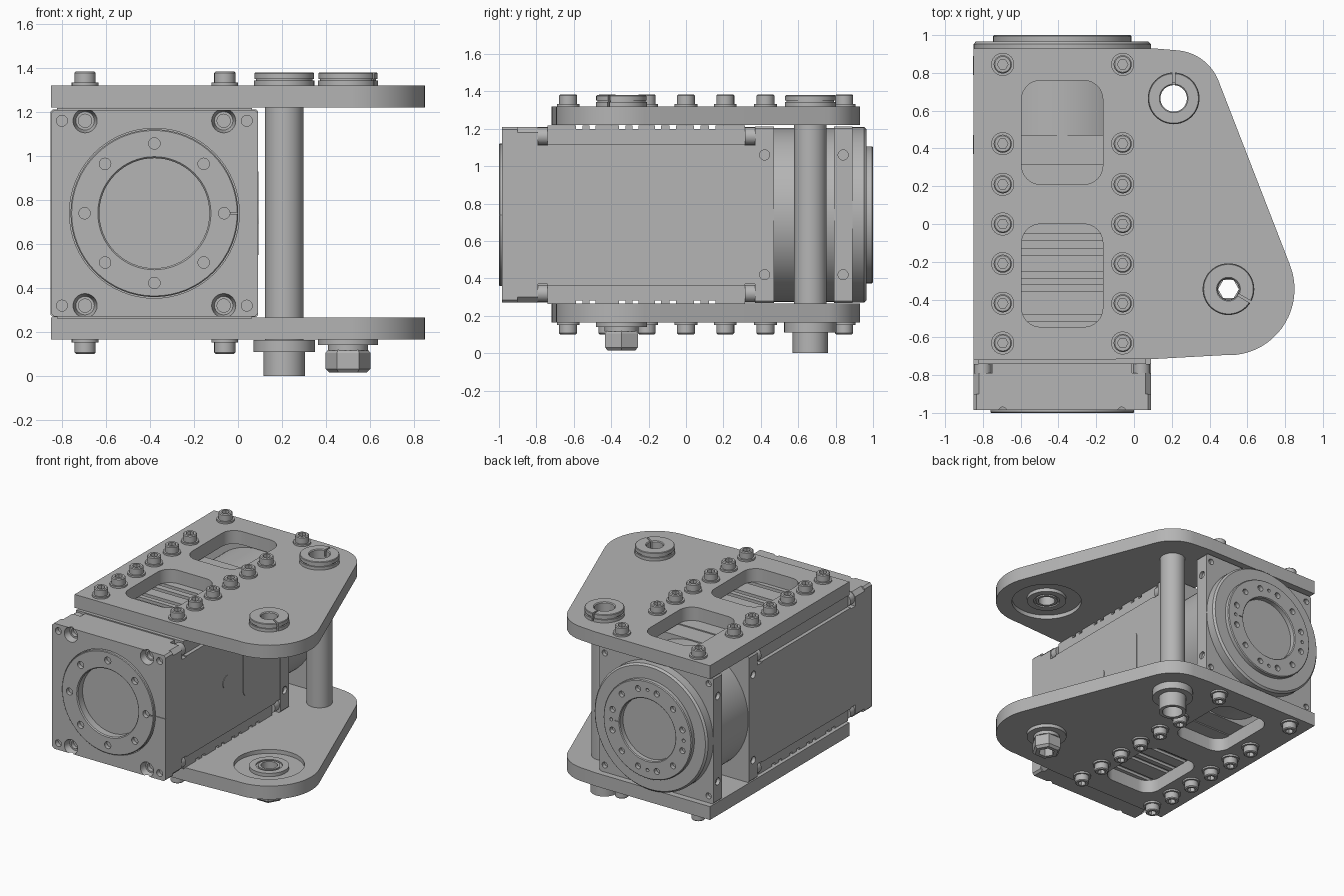
import bpy, bmesh, math
from mathutils import Vector, Matrix

old = bpy.data.objects.get("Cube")
if old:
    bpy.data.objects.remove(old)

grey = bpy.data.materials.new("machined_grey")
grey.use_nodes = True
grey.diffuse_color = (0.46, 0.46, 0.46, 1)
grey.node_tree.nodes["Principled BSDF"].inputs["Base Color"].default_value = (0.46, 0.46, 0.46, 1)

CX, CZ = -0.38, 0.74          # axis of the drive unit
MID = 0.7425                  # mirror height between the two plates
X, Y, Z = Vector((1, 0, 0)), Vector((0, 1, 0)), Vector((0, 0, 1))


def finish(name, bm):
    bmesh.ops.remove_doubles(bm, verts=bm.verts, dist=1e-5)
    bmesh.ops.recalc_face_normals(bm, faces=bm.faces)
    me = bpy.data.meshes.new(name)
    bm.to_mesh(me)
    bm.free()
    me.materials.append(grey)
    ob = bpy.data.objects.new(name, me)
    bpy.context.collection.objects.link(ob)
    return ob


def prism(name, pts, direction, depth):
    """Extrude a flat outline of 3D points."""
    bm = bmesh.new()
    face = bm.faces.new([bm.verts.new(p) for p in pts])
    ext = bmesh.ops.extrude_face_region(bm, geom=[face])
    moved = [v for v in ext["geom"] if isinstance(v, bmesh.types.BMVert)]
    bmesh.ops.translate(bm, verts=moved, vec=direction * depth)
    return finish(name, bm)


def box(name, lo, hi):
    pts = [(lo[0], lo[1], lo[2]), (hi[0], lo[1], lo[2]), (hi[0], hi[1], lo[2]), (lo[0], hi[1], lo[2])]
    return prism(name, pts, Z, hi[2] - lo[2])


def lathe(name, profile, origin=(0, 0, 0), axis=Z, segs=48, ring=False):
    """Revolve (radius, height) points; ring closes the profile into a tube."""
    turn = Matrix.Translation(origin) @ axis.to_track_quat('Z', 'Y').to_matrix().to_4x4()
    bm = bmesh.new()
    rows = [[bm.verts.new(turn @ Vector((r * math.cos(a), r * math.sin(a), h)))
             for a in (math.tau * i / segs for i in range(segs))] for r, h in profile]
    pairs = list(zip(rows, rows[1:])) + ([(rows[-1], rows[0])] if ring else [])
    for a, b in pairs:
        for i in range(segs):
            j = (i + 1) % segs
            bm.faces.new((a[i], a[j], b[j], b[i]))
    if not ring:
        for row in (rows[0], rows[-1]):
            bm.faces.new(row)
    return finish(name, bm)


def rod(name, origin, axis, r, length, segs=32):
    return lathe(name, [(r, 0), (r, length)], origin, axis, segs)


def cut(ob, cutters):
    for c in cutters:
        mod = ob.modifiers.new("cut", 'BOOLEAN')
        mod.object, mod.solver = c, 'EXACT'
        bpy.context.view_layer.objects.active = ob
        bpy.ops.object.modifier_apply(modifier=mod.name)
        bpy.data.objects.remove(c)
    return ob


def arc(cx, cy, r, a0, a1, n=20):
    angles = [math.radians(a0 + (a1 - a0) * i / n) for i in range(n + 1)]
    return [(cx + r * math.cos(a), cy + r * math.sin(a)) for a in angles]


def rounded(x0, x1, y0, y1, r):
    return (arc(x1 - r, y1 - r, r, 0, 90, 8) + arc(x0 + r, y1 - r, r, 90, 180, 8)
            + arc(x0 + r, y0 + r, r, 180, 270, 8) + arc(x1 - r, y0 + r, r, 270, 360, 8))


def section(name, y0, y1, half, notch):
    """Square block along y whose corners lose the outline given by notch."""
    pts = []
    for sx, sz in ((1, 1), (-1, 1), (-1, -1), (1, -1)):
        corner = [(sx * (half - dx), sz * (half - dz)) for dx, dz in notch]
        pts += corner if sx * sz > 0 else corner[::-1]
    return prism(name, [(CX + x, y0, CZ + z) for x, z in pts], Y, y1 - y0)


# Side plates with windows, pivot holes and a bearing recess
A, B = (0.21, 0.665), (0.5, -0.345)
outline = ([(-0.85, -0.72), (-0.85, 0.93), (0.1, 0.93)] + arc(*A, 0.255, 85, 21.5)
           + arc(*B, 0.35, 21.5, -94) + [(0.1, -0.715)])
for side, low, recess in (("upper", 1.22, 1.2), ("lower", 0.165, 0.235)):
    plate = prism(side + "_plate", [(x, y, low) for x, y in outline], Z, 0.1)
    cutters = [prism("cutter", [(x, y, low - 0.1) for x, y in rounded(-0.595, -0.165, y0, y1, 0.1)], Z, 0.3)
               for y0, y1 in ((0.21, 0.76), (-0.545, 0.0))]
    cutters += [rod("cutter", (*p, low - 0.1), Z, r, 0.3) for p, r in ((A, 0.08), (B, 0.09))]
    cutters.append(rod("cutter", (*B, recess), Z, 0.24, 0.05, 64))
    cut(plate, cutters)

# Socket head bolts with washers, one mesh shared by all
bolt = lathe("plate_bolt", [(0.061, 0), (0.061, 0.013), (0.048, 0.013), (0.048, 0.058), (0.042, 0.064)], segs=24)
cut(bolt, [rod("cutter", (0, 0, 0.03), Z, 0.028, 0.1, 6)])
for x in (-0.695, -0.06):
    for y in (0.845, 0.425, 0.21, 0, -0.21, -0.42, -0.63):
        for z, tilt in ((1.32, 0), (0.165, math.pi)):
            ob = bpy.data.objects.new("plate_bolt", bolt.data)
            ob.location, ob.rotation_euler = (x, y, z), (tilt, 0, 0)
            bpy.context.collection.objects.link(ob)

# Hollow post through both plates, with flange and foot
lathe("post_tube", [(0.07, 0), (0.095, 0), (0.095, 0.11), (0.14, 0.11), (0.14, 0.164), (0.087, 0.164),
                    (0.087, 1.33), (0.07, 1.33)], (*A, 0), ring=True)


def collar(name, centre, bore, angle):
    """Grooved ring on the upper plate with a single slit."""
    ob = lathe(name, [(bore, 1.32), (0.137, 1.32), (0.137, 1.343), (0.128, 1.343), (0.128, 1.351),
                      (0.135, 1.351), (0.135, 1.376), (0.131, 1.38), (bore + 0.006, 1.38), (bore, 1.374)],
               (*centre, 0), ring=True)
    slit = box("cutter", (0.04, -0.006, 1.3), (0.2, 0.006, 1.4))
    slit.matrix_world = Matrix.Translation((*centre, 0)) @ Matrix.Rotation(math.radians(angle), 4, 'Z')
    bpy.context.view_layer.update()
    return cut(ob, [slit])


collar("post_collar", A, 0.07, 90)
collar("pivot_collar", B, 0.057, -30)

# Pivot bushings, flange and hex nut
for name, flip in (("upper_bushing", False), ("lower_bushing", True)):
    prof = [(0.057, 1.225), (0.075, 1.225), (0.075, 1.235), (0.09, 1.235), (0.09, 1.225), (0.135, 1.225),
            (0.135, 1.251), (0.092, 1.251), (0.092, 1.321), (0.057, 1.321)]
    lathe(name, [(r, 2 * MID - h if flip else h) for r, h in prof], (*B, 0), ring=True)
lathe("nut_washer", [(0.055, 0.115), (0.09, 0.115), (0.09, 0.14), (0.137, 0.14), (0.137, 0.165),
                     (0.055, 0.165)], (*B, 0), ring=True)
lathe("hex_nut", [(0.055, 0.015), (0.085, 0.015), (0.102, 0.032), (0.102, 0.105), (0.09, 0.12),
                  (0.055, 0.12)], (*B, 0), segs=6, ring=True)

# Front cap with pocket and corner holes
cap = section("front_cap", -0.985, -0.9, 0.47, [(0, 0.015), (0.015, 0)])
cutters = [rod("cutter", (CX, -1.1, CZ), Y, 0.386, 0.16, 64)]
for sx in (-1, 1):
    for sz in (-1, 1):
        cutters.append(lathe("cutter", [(0.055, -1.1), (0.055, -0.985), (0.042, -0.94), (0.03, -0.94), (0.03, -0.91)],
                             (CX + sx * 0.315, 0, CZ + sz * 0.42), Y, 24))
        cutters.append(rod("cutter", (CX + sx * 0.42, -1.1, CZ + sz * 0.42), Y, 0.025, 0.15, 20))
cutters.append(box("cutter", (0.0, -1, CZ - 0.003), (0.2, -0.98, CZ + 0.003)))
cut(cap, cutters)


def holes(n, radius, r, y, length, start=0.0):
    spots = [start + math.tau * i / n for i in range(n)]
    return [rod("cutter", (CX + radius * math.cos(a), y, CZ + radius * math.sin(a)), Y, r, length, 20) for a in spots]


front_ring = lathe("front_ring", [(0.25, -0.935), (0.25, -0.993), (0.257, -1), (0.376, -1), (0.381, -0.995),
                                  (0.381, -0.935)], (CX, 0, CZ), Y, 64, True)
cut(front_ring, holes(8, 0.317, 0.026, -1.1, 0.13)
    + [box("cutter", (-0.04, -1.1, CZ - 0.003), (0.05, -0.99, CZ + 0.003))])

# Drive body, stepped along its corners, with notches for the tie bolts
section("front_housing", -0.9, -0.79, 0.47, [(0, 0.03), (0.03, 0)])
for y0, y1 in ((-0.79, -0.74), (0.315, 0.37)):
    section("bolt_notch_block", y0, y1, 0.47, [(0, 0.1), (0.1, 0.1), (0.1, 0)])
    for sx in (-1, 1):
        for sz in (-1, 1):
            rod("tie_bolt", (CX + sx * 0.42, y0, CZ + sz * 0.42), Y, 0.046, y1 - y0, 24)
body = section("main_body", -0.74, 0.315, 0.478, [(0.008, 0.1), (0.035, 0.1), (0.035, 0)])
cut(body, [box("cutter", (-1, y - 0.017, z - 0.02), (0.3, y + 0.017, z + 0.02))
           for y in (-0.57, -0.5, -0.34, -0.27, -0.15, -0.07, 0.06, 0.14) for z in (0.262, 1.218)])

# Rear blocks, drum and output flange
for name, y0, y1, ys in (("rear_block", 0.37, 0.47, 0.42), ("rear_plate", 0.79, 0.89, 0.84)):
    block = section(name, y0, y1, 0.472, [(0, 0.01), (0.01, 0)])
    cutters = [rod("cutter", (x, ys, CZ + s * 0.32), X, 0.027, 0.05, 20) for x in (-0.875, 0.07) for s in (-1, 1)]
    if y1 > 0.8:
        cutters += [rod("cutter", (CX + a * 0.43, 0.86, CZ + b * 0.42), Y, 0.022, 0.1, 16)
                    for a in (-1, 1) for b in (-1, 1)]
    cut(block, cutters)
rod("drum", (CX, 0.46, CZ), Y, 0.465, 0.34, 96)
lathe("rear_disc", [(0.3, 0.885), (0.47, 0.885), (0.47, 0.952), (0.457, 0.966), (0.3, 0.966)], (CX, 0, CZ), Y, 96, True)
flange = lathe("output_flange", [(0.23, 0.9), (0.23, 0.994), (0.236, 1), (0.36, 1), (0.366, 0.994), (0.366, 0.9)],
               (CX, 0, CZ), Y, 64, True)
cut(flange, holes(12, 0.3, 0.022, 0.97, 0.1, math.pi / 12) + holes(4, 0.3, 0.012, 0.97, 0.1)
    + [box("cutter", (CX + 0.24, 0.994, CZ - 0.003), (CX + 0.27, 1.1, CZ + 0.003))])
rod("rear_bore_face", (CX, 0.88, CZ), Y, 0.24, 0.08, 48)

# Cover panel and plug on the body's left side
panel = [(0.088, y, z) for y, z in rounded(-0.07, 0.14, 0.55, 0.93, 0.05)]
prism("side_cover", panel, X, 0.006)
rod("side_plug", (0.088, -0.26, CZ), X, 0.05, 0.006)

# Smooth rounded faces, keep sharp edges; drop the template bolt
bpy.data.objects.remove(bolt)
bpy.ops.object.select_all(action='DESELECT')
for ob in bpy.context.collection.objects:
    if ob.type == 'MESH' and ob.data.materials and ob.data.materials[0] == grey:
        ob.select_set(True)
        bpy.context.view_layer.objects.active = ob
bpy.ops.object.shade_smooth_by_angle(angle=math.radians(28))
